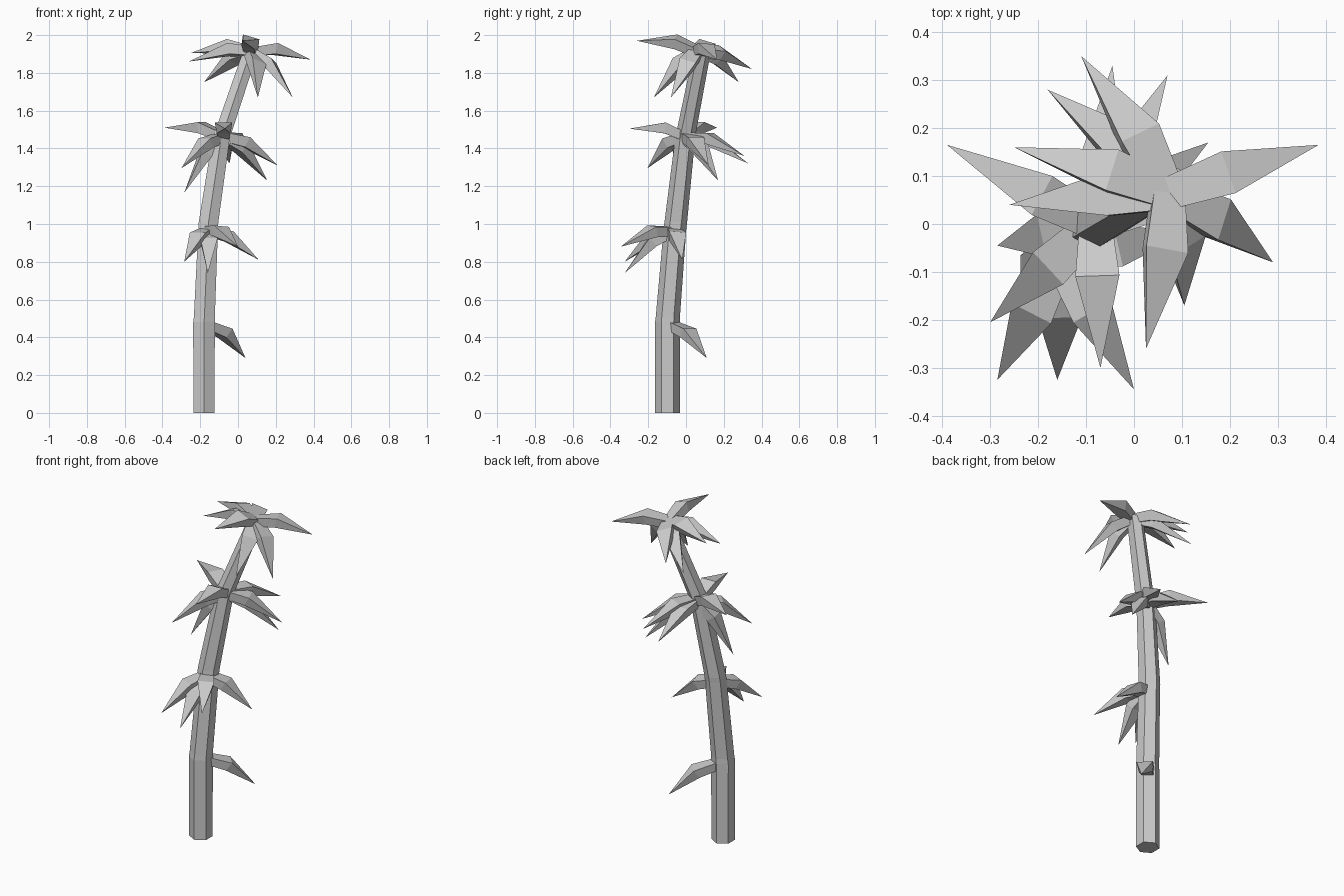
import bpy, bmesh, math
from mathutils import Vector

cube = bpy.data.objects.get("Cube")
if cube:
    bpy.data.objects.remove(cube)

grey = bpy.data.materials.new("plain_grey")
grey.use_nodes = True
grey.diffuse_color = (0.6, 0.6, 0.6, 1)
grey.node_tree.nodes["Principled BSDF"].inputs["Base Color"].default_value = (0.6, 0.6, 0.6, 1)


def loft(name, rings, tip=None):
    """Skin a list of equal rings; close the end with a cap or a point."""
    bm = bmesh.new()
    loops = [[bm.verts.new(p) for p in ring] for ring in rings]
    n = len(loops[0])
    for a, b in zip(loops, loops[1:]):
        for i in range(n):
            j = (i + 1) % n
            bm.faces.new((a[i], a[j], b[j], b[i]))
    bm.faces.new(loops[0][::-1])
    if tip is None:
        bm.faces.new(loops[-1])
    else:
        point = bm.verts.new(tip)
        for i in range(n):
            bm.faces.new((loops[-1][i], loops[-1][(i + 1) % n], point))
    bmesh.ops.recalc_face_normals(bm, faces=bm.faces)
    mesh = bpy.data.meshes.new(name)
    bm.to_mesh(mesh)
    bm.free()
    mesh.materials.append(grey)
    obj = bpy.data.objects.new(name, mesh)
    bpy.context.collection.objects.link(obj)
    return obj


def hexagon(x, y, z, r):
    angles = [math.radians(30 + 60 * i) for i in range(6)]
    return [(x + r * math.cos(a), y + r * math.sin(a), z) for a in angles]


def leaf(name, base, tip, axis):
    """Bent pointed leaf with a box section, rolled to suit the stalk axis."""
    base, tip = Vector(base), Vector(tip)
    along = (tip - base).normalized()
    side = along.cross(Vector(axis)).normalized()
    up = side.cross(along)
    middle = base.lerp(tip, 0.37) + up * 0.045
    rings = []
    for centre, half, depth in ((base, 0.034, 0.05), (middle, 0.046, 0.058)):
        low = centre - up * depth
        rings.append([centre - side * half, centre + side * half,
                      low + side * half * 0.8, low - side * half * 0.8])
    loft(name, rings, tip)


# Bent hexagonal stalk with a short collar at each joint
stalk = [(-0.18, -0.098, 0, 0.065), (-0.18, -0.098, 0.48, 0.066),
         (-0.178, -0.096, 0.51, 0.064), (-0.158, -0.058, 0.98, 0.06),
         (-0.156, -0.054, 1.01, 0.06), (-0.09, -0.005, 1.45, 0.053),
         (-0.08, 0.0, 1.48, 0.052), (0.065, 0.085, 1.91, 0.046)]
loft("stalk", [hexagon(*s) for s in stalk])

# Leaf clusters: joint position, axis, then leaf tips
clusters = {
    "lower_leaf": ((-0.15, -0.06, 0.48), (0, 0, 1), [(0.04, 0.11, 0.29)]),
    "middle_leaf": ((-0.155, -0.07, 0.985), (0.05, 0.08, 1), [
        (-0.285, -0.325, 0.8), (-0.16, -0.325, 0.74),
        (0, -0.345, 0.88), (0.11, -0.02, 0.81)]),
    "upper_leaf": ((-0.08, 0, 1.485), (0, 0, 1), [
        (-0.39, 0.165, 1.51), (-0.3, -0.205, 1.295), (-0.285, -0.045, 1.165),
        (-0.07, -0.3, 1.505), (0.155, 0.17, 1.23), (0.21, 0.12, 1.31),
        (-0.045, 0.33, 1.32), (0.07, 0.31, 1.36)]),
    "crown_leaf": ((0.075, 0.065, 1.935), (0.33, 0.19, 1), [
        (0.385, 0.165, 1.87), (-0.11, 0.35, 1.82), (-0.25, 0.16, 1.905),
        (-0.26, 0.04, 1.86), (0.025, -0.26, 1.97), (0.29, -0.08, 1.67),
        (0.105, -0.17, 1.67), (-0.18, 0.28, 1.75)]),
}
for name, (joint, axis, tips) in clusters.items():
    for i, tip in enumerate(tips, 1):
        leaf(f"{name}_{i}", joint, tip, axis)
